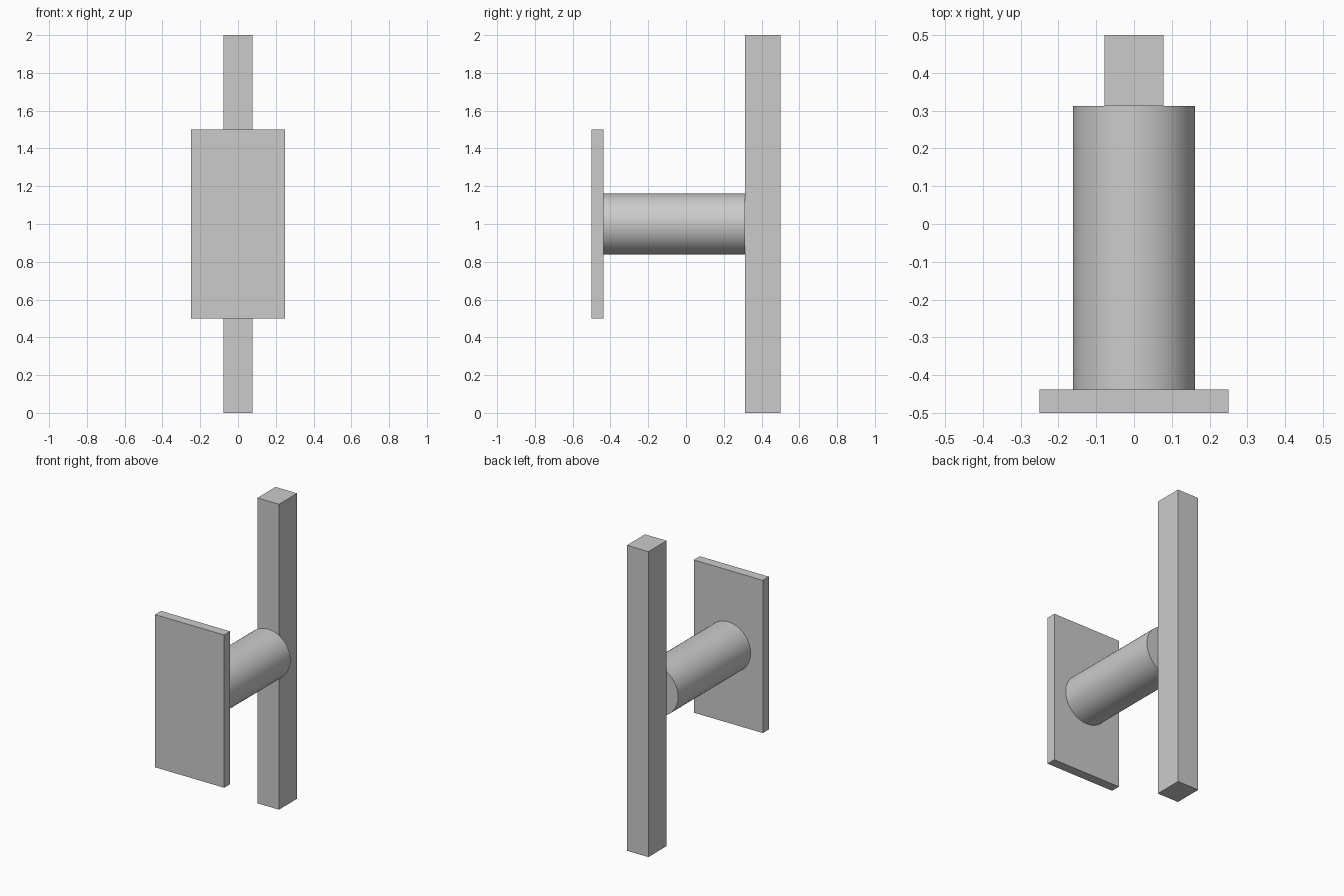
import bpy
import math

# Remove the default cube
if "Cube" in bpy.data.objects:
    bpy.data.objects.remove(bpy.data.objects["Cube"], do_unlink=True)

# Single grey material
GREY = (0.6, 0.6, 0.6, 1.0)
grey = bpy.data.materials.new("plain_grey")
grey.use_nodes = True
grey.diffuse_color = GREY
bsdf = next(n for n in grey.node_tree.nodes if n.type == "BSDF_PRINCIPLED")
bsdf.inputs["Base Color"].default_value = GREY


def finish(name):
    """Name the active object and give it the grey material."""
    obj = bpy.context.object
    obj.name = name
    obj.data.materials.append(grey)
    return obj


def box(name, size, centre):
    bpy.ops.mesh.primitive_cube_add(size=1, location=centre)
    obj = finish(name)
    obj.scale = size
    bpy.ops.object.transform_apply(location=False, rotation=False, scale=True)
    return obj


MID_Z = 1.0
PLATE_BACK = -0.4375
BAR_FRONT = 0.3125

# Thin front mounting plate
box("mounting_plate", (0.5, 0.0625, 1.0), (0, PLATE_BACK - 0.03125, MID_Z))

# Tall square handle bar at the back
box("handle_bar", (0.156, 0.1875, 2.0), (0, BAR_FRONT + 0.09375, MID_Z))

# Round post joining plate and bar
bpy.ops.mesh.primitive_cylinder_add(
    vertices=64, radius=0.1615, depth=BAR_FRONT - PLATE_BACK,
    location=(0, (BAR_FRONT + PLATE_BACK) / 2, MID_Z),
    rotation=(math.pi / 2, 0, 0))
finish("connecting_post")
bpy.ops.object.shade_smooth_by_angle(angle=math.radians(30))
